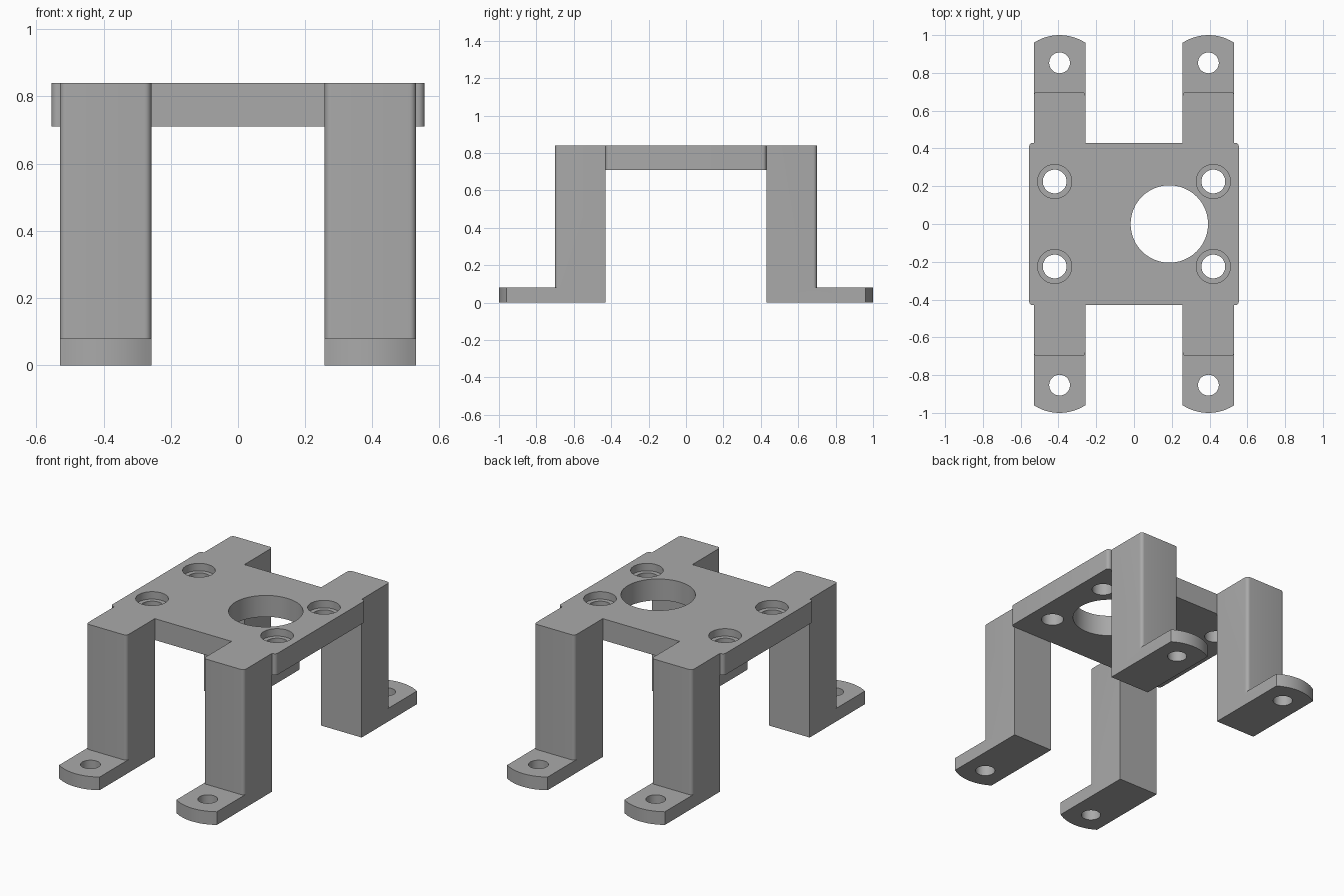
import bpy
import bmesh
from math import sin, cos, pi, asin

cube = bpy.data.objects.get("Cube")
if cube:
    bpy.data.objects.remove(cube, do_unlink=True)

grey = bpy.data.materials.new("plain grey")
grey.use_nodes = True
GREY = (0.4, 0.4, 0.4, 1)
grey.diffuse_color = GREY
grey.node_tree.nodes["Principled BSDF"].inputs["Base Color"].default_value = GREY


def prism(name, outline, z0, z1):
    """Extrude a flat outline from z0 to z1."""
    bm = bmesh.new()
    face = bm.faces.new([bm.verts.new((x, y, z0)) for x, y in outline])
    top = bmesh.ops.extrude_face_region(bm, geom=[face])["geom"]
    bmesh.ops.translate(bm, vec=(0, 0, z1 - z0),
                        verts=[v for v in top if isinstance(v, bmesh.types.BMVert)])
    bmesh.ops.recalc_face_normals(bm, faces=bm.faces)
    mesh = bpy.data.meshes.new(name)
    bm.to_mesh(mesh)
    bm.free()
    mesh.materials.append(grey)
    obj = bpy.data.objects.new(name, mesh)
    bpy.context.collection.objects.link(obj)
    return obj


def arc(cx, cy, r, a0, a1, steps):
    return [(cx + r * cos(a0 + (a1 - a0) * i / steps),
             cy + r * sin(a0 + (a1 - a0) * i / steps)) for i in range(steps + 1)]


def circle(cx, cy, r, steps=48):
    return arc(cx, cy, r, 0, 2 * pi, steps)[:-1]


def combine(target, other, operation):
    mod = target.modifiers.new(operation.lower(), "BOOLEAN")
    mod.operation, mod.solver, mod.object = operation, "EXACT", other
    bpy.context.view_layer.objects.active = target
    bpy.ops.object.modifier_apply(modifier=mod.name)
    bpy.data.objects.remove(other, do_unlink=True)


# Key sizes
PX, PY, EDGE = 0.555, 0.43, 0.02
LEG_X, HALF, LEG_Y = 0.394, 0.136, 0.70
TOP, PLATE_Z, FOOT_Z = 0.84, 0.71, 0.08
SIGNS = [(sx, sy) for sx in (-1, 1) for sy in (-1, 1)]

# Top plate with rounded corners
corners = [(1, 1), (-1, 1), (-1, -1), (1, -1)]
outline = []
for i, (sx, sy) in enumerate(corners):
    outline += arc(sx * (PX - EDGE), sy * (PY - EDGE), EDGE,
                   i * pi / 2, (i + 1) * pi / 2, 6)
bracket = prism("mounting_bracket", outline, PLATE_Z, TOP)

# Legs with rounded outer edges, and feet with bowed ends
R_END = 0.25
swing = asin(HALF / R_END)
for sx, sy in SIGNS:
    base = [(LEG_X - HALF, PY), (LEG_X + HALF, PY)]
    post = (base + arc(LEG_X + HALF - EDGE, LEG_Y - EDGE, EDGE, 0, pi / 2, 6)
            + arc(LEG_X - HALF + EDGE, LEG_Y - EDGE, EDGE, pi / 2, pi, 6))
    foot = base + arc(LEG_X, 1 - R_END, R_END, pi / 2 - swing, pi / 2 + swing, 12)
    for name, shape, z1 in (("leg", post, TOP), ("foot", foot, FOOT_Z)):
        part = prism(name, [(sx * x, sy * y) for x, y in shape], 0, z1)
        combine(bracket, part, "UNION")

# Large off-centre opening, counterbored screw holes and foot holes
holes = [(0.187, 0, 0.205, 0.6, 1)]
for sx, sy in SIGNS:
    holes += [(sx * 0.42, sy * 0.225, 0.063, 0.6, 1),
              (sx * 0.42, sy * 0.225, 0.09, TOP - 0.045, 1),
              (sx * LEG_X, sy * 0.853, 0.055, -0.1, 0.2)]
for x, y, r, z0, z1 in holes:
    combine(bracket, prism("cutter", circle(x, y, r), z0, z1), "DIFFERENCE")

bpy.ops.object.select_all(action="DESELECT")
bracket.select_set(True)
bpy.context.view_layer.objects.active = bracket
bpy.ops.object.shade_smooth_by_angle(angle=pi / 6)
